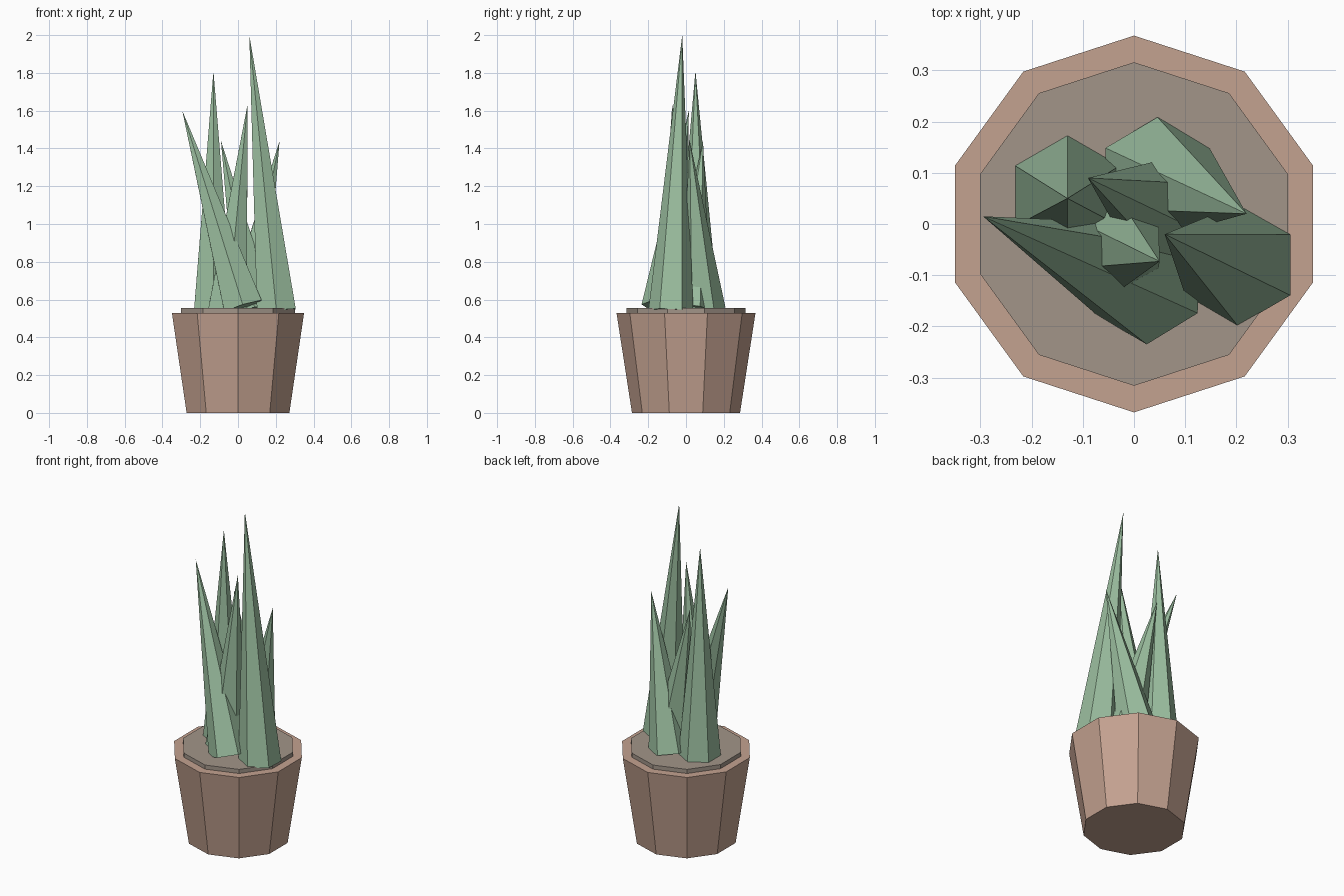
import bpy, bmesh
from mathutils import Vector

if "Cube" in bpy.data.objects:
    bpy.data.objects.remove(bpy.data.objects["Cube"])


def material(name, rgb):
    m = bpy.data.materials.new(name)
    m.diffuse_color = (*rgb, 1)
    m.use_nodes = True
    m.node_tree.nodes["Principled BSDF"].inputs["Base Color"].default_value = m.diffuse_color
    return m


def cone(name, base, tip, r1, r2, sides, mat):
    """Flat-shaded cone or frustum whose axis runs from base to tip."""
    base, tip = Vector(base), Vector(tip)
    axis = tip - base
    bm = bmesh.new()
    bmesh.ops.create_cone(bm, cap_ends=True, segments=sides,
                          radius1=r1, radius2=r2, depth=axis.length)
    bmesh.ops.translate(bm, verts=bm.verts, vec=(0, 0, axis.length / 2))
    if r2 == 0:
        bmesh.ops.remove_doubles(bm, verts=bm.verts, dist=1e-5)
    mesh = bpy.data.meshes.new(name)
    bm.to_mesh(mesh)
    bm.free()
    mesh.materials.append(mat)
    obj = bpy.data.objects.new(name, mesh)
    obj.location = base
    obj.rotation_mode = 'QUATERNION'
    obj.rotation_quaternion = Vector((0, 0, 1)).rotation_difference(axis)
    bpy.context.collection.objects.link(obj)
    return obj


clay = material("clay", (0.55, 0.36, 0.28))
earth = material("earth", (0.36, 0.30, 0.25))
green = material("leaf_green", (0.33, 0.52, 0.35))

# Ten-sided pot and the soil disc on top
cone("pot", (0, 0, 0), (0, 0, 0.53), 0.286, 0.368, 10, clay)
cone("soil", (0, 0, 0.50), (0, 0, 0.555), 0.316, 0.316, 10, earth)

# Six-sided spiky leaves: base centre, tip
leaves = [
    ((0.203, -0.08, 0.54), (0.06, -0.02, 2.0)),
    ((0.027, -0.117, 0.56), (-0.295, 0.015, 1.6)),
    ((-0.13, 0.055, 0.54), (-0.13, 0.05, 1.81)),
    ((0.045, 0.09, 0.55), (0.22, 0.02, 1.44)),
    ((0.088, 0.015, 0.55), (-0.09, 0.09, 1.44)),
    ((-0.055, -0.03, 0.54), (0.05, -0.073, 1.63)),
]
for i, (base, tip) in enumerate(leaves, 1):
    cone(f"leaf_{i}", base, tip, 0.119, 0, 6, green)
